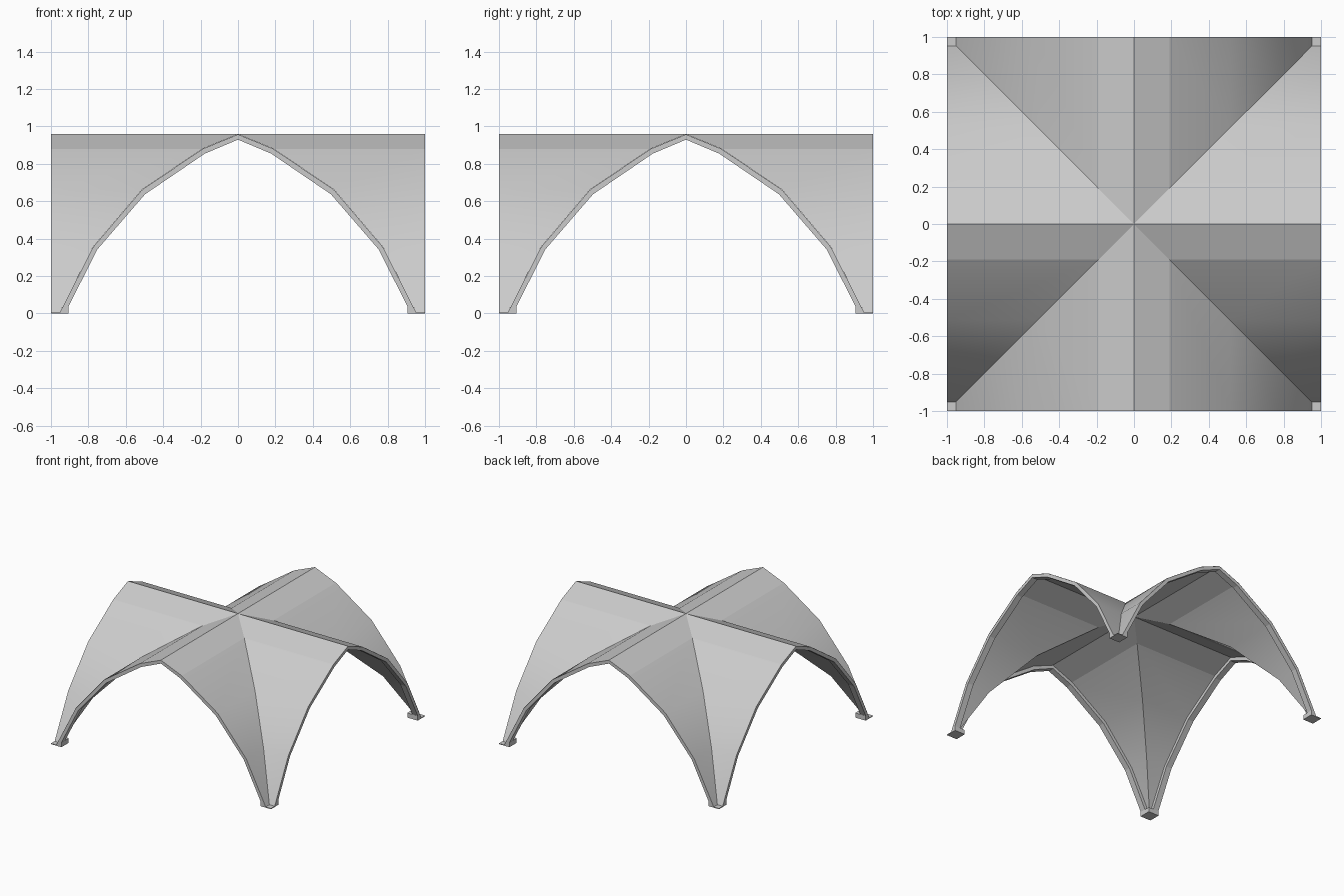
import bpy
import bmesh
from math import pi
from mathutils import Matrix

old = bpy.data.objects.get("Cube")
if old:
    bpy.data.objects.remove(old, do_unlink=True)

# Arch profile from crown to foot (distance from centre, height)
OUTER = [(0, .958), (.19, .88), (.515, .66), (.775, .355), (.955, 0)]
INNER = [(0, .93), (.178, .855), (.497, .638), (.752, .343), (.925, 0)]
BAR_WIDTH = .05


def material(name, value):
    mat = bpy.data.materials.new(name)
    mat.use_nodes = True
    colour = (value, value, value, 1)
    mat.diffuse_color = colour
    shader = next(n for n in mat.node_tree.nodes if n.type == 'BSDF_PRINCIPLED')
    shader.inputs["Base Color"].default_value = colour
    shader.inputs["Roughness"].default_value = .8
    return mat


grey = material("light grey", .6)


def finish(name, bm):
    mesh = bpy.data.meshes.new(name)
    bm.to_mesh(mesh)
    bm.free()
    mesh.materials.append(grey)
    obj = bpy.data.objects.new(name, mesh)
    bpy.context.collection.objects.link(obj)
    return obj


def turn(bm, verts, quarter):
    bmesh.ops.rotate(bm, verts=verts, cent=(0, 0, 0),
                     matrix=Matrix.Rotation(quarter * pi / 2, 3, 'Z'))


# Canopy: four vaulted sectors meeting along the diagonals
bm = bmesh.new()
for quarter in range(4):
    for side in (1, -1):
        for (a, za), (b, zb) in zip(OUTER, OUTER[1:]):
            corners = [(a, a, za), (1, a, za), (1, b, zb), (b, b, zb)]
            if a == 0:
                corners[0] = (0, 0, za)
            verts = [bm.verts.new((x, side * y, z)) for x, y, z in corners]
            bm.faces.new(verts[::side])
            turn(bm, verts, quarter)
bmesh.ops.remove_doubles(bm, verts=bm.verts, dist=.0005)
for face in bm.faces:
    face.smooth = True
for edge in bm.edges:
    crown = all(v.co.z > OUTER[1][1] - .001 for v in edge.verts)
    edge.smooth = not crown and edge.calc_face_angle(pi) < .35
finish("canopy", bm)

# Arch bars under the four open edges
for quarter, name in enumerate(("left", "back", "right", "front")):
    bm = bmesh.new()
    for side in (1, -1):
        for i in range(len(OUTER) - 1):
            section = [OUTER[i], OUTER[i + 1], INNER[i + 1], INNER[i]]
            near, far = [[bm.verts.new((x, side * y, z - .001 * (z > 0)))
                          for y, z in section] for x in (1, 1 - BAR_WIDTH)]
            bm.faces.new(near)
            bm.faces.new(far)
            for j in (0, 2):
                bm.faces.new((near[j], near[j + 1], far[j + 1], far[j]))
            if i == len(OUTER) - 2:
                bm.faces.new((near[1], near[2], far[2], far[1]))
    bmesh.ops.remove_doubles(bm, verts=bm.verts, dist=.0005)
    bmesh.ops.recalc_face_normals(bm, faces=bm.faces)
    turn(bm, bm.verts, quarter)
    finish(name + "_arch_bar", bm)


def box(bm, low, high):
    verts = bmesh.ops.create_cube(bm, size=1)["verts"]
    for v in verts:
        v.co = [h if c > 0 else l for c, l, h in zip(v.co, low, high)]


# Feet: a thin base plate with two upturned inner walls
for quarter, name in enumerate(("back_left", "back_right", "front_right", "front_left")):
    bm = bmesh.new()
    box(bm, (.905, .905, 0), (1, 1, .006))
    box(bm, (.905, .905, 0), (.925, 1, .038))
    box(bm, (.925, .905, 0), (1, .925, .038))
    turn(bm, bm.verts, quarter)
    finish(name + "_foot", bm)
